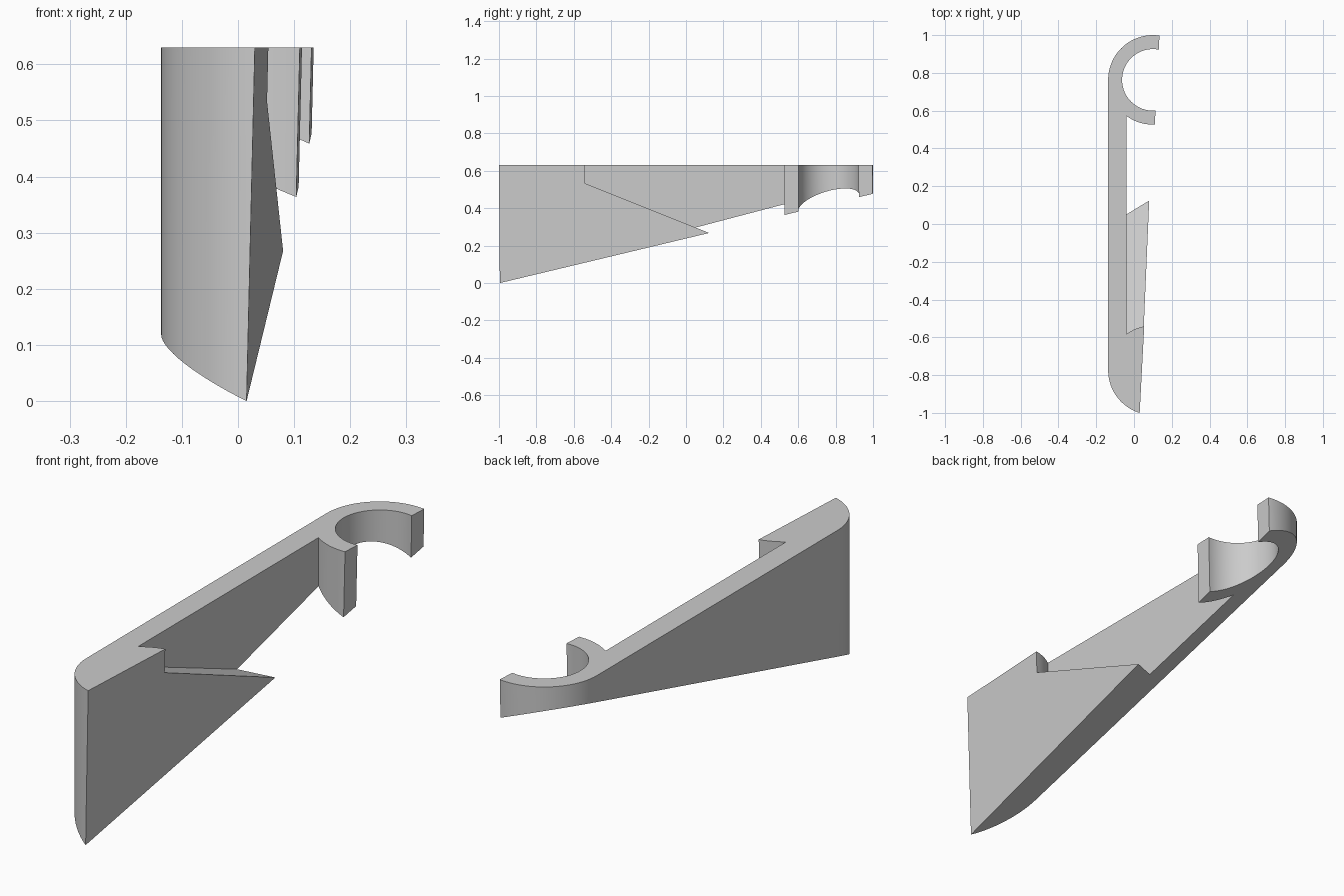
import bpy
import bmesh
from math import sin, cos, acos, radians, degrees
from mathutils import Vector

cube = bpy.data.objects.get("Cube")
if cube:
    bpy.data.objects.remove(cube, do_unlink=True)

TOP = 0.63                  # height of the flat top
R_OUT, R_IN = 0.237, 0.163  # hook radii
CX = 0.1                    # x of both rounded ends
HOOK_Y, NOSE_Y = 0.763, -0.774
WALL_X = -0.04              # inner wall of the arm

grey = bpy.data.materials.new("light grey")
grey.use_nodes = True
grey.diffuse_color = (0.6, 0.6, 0.6, 1)
grey.node_tree.nodes["Principled BSDF"].inputs["Base Color"].default_value = (0.6, 0.6, 0.6, 1)

# Cutting planes as (point, outward normal)
INNER = (Vector((0.03, -1, TOP)), Vector((1, -0.0525, -0.0238)))
BOTTOM = (Vector((0.015, -0.995, 0)), Vector((-0.4, 0.2625, -1)))
SLOPE = (Vector((0, -0.545, 0.535)), Vector((0, 0.4, 1)))


def arc(cy, r, a0, a1):
    """Plan points on a round end, angles in degrees."""
    n = max(2, round(abs(a1 - a0) / 5))
    angles = [radians(a0 + (a1 - a0) * i / n) for i in range(n + 1)]
    return [(CX + r * cos(a), cy + r * sin(a)) for a in angles]


def cut_prism(name, plan, planes):
    """Extrude a plan upward and slice it closed with each plane."""
    bm = bmesh.new()
    face = bm.faces.new([bm.verts.new((x, y, -0.2)) for x, y in plan])
    ext = bmesh.ops.extrude_face_region(bm, geom=[face])["geom"]
    for v in ext:
        if isinstance(v, bmesh.types.BMVert):
            v.co.z = TOP
    for point, normal in planes:
        bmesh.ops.bisect_plane(bm, geom=bm.verts[:] + bm.edges[:] + bm.faces[:],
                               dist=1e-6, plane_co=point, plane_no=normal.normalized(),
                               clear_outer=True)
        rim = [e for e in bm.edges if e.is_boundary]
        bmesh.ops.edgeloop_fill(bm, edges=rim)
    bmesh.ops.recalc_face_normals(bm, faces=bm.faces[:])
    mesh = bpy.data.meshes.new(name)
    bm.to_mesh(mesh)
    bm.free()
    mesh.materials.append(grey)
    obj = bpy.data.objects.new(name, mesh)
    bpy.context.collection.objects.link(obj)
    bpy.ops.object.select_all(action='DESELECT')
    obj.select_set(True)
    bpy.context.view_layer.objects.active = obj
    bpy.ops.object.shade_smooth_by_angle(angle=radians(30))
    return obj


# Angle at which the round ends meet the inner wall
meet = degrees(acos((WALL_X - CX) / R_OUT))

# Arm with rounded nose and open hook
arm_plan = (arc(NOSE_Y, R_OUT, 180, 270)
            + arc(NOSE_Y, R_OUT, 90, meet)
            + arc(HOOK_Y, R_OUT, 360 - meet, 285)
            + arc(HOOK_Y, R_IN, 285, 75)
            + arc(HOOK_Y, R_OUT, 75, 180))
cut_prism("hooked_arm", arm_plan, [INNER, BOTTOM])

# Sloped gusset filling the recess behind the nose
gusset_plan = arc(NOSE_Y, R_OUT, 90, meet) + [(WALL_X, 0.3), (CX, 0.3)]
cut_prism("sloped_gusset", gusset_plan, [SLOPE, INNER, BOTTOM])
